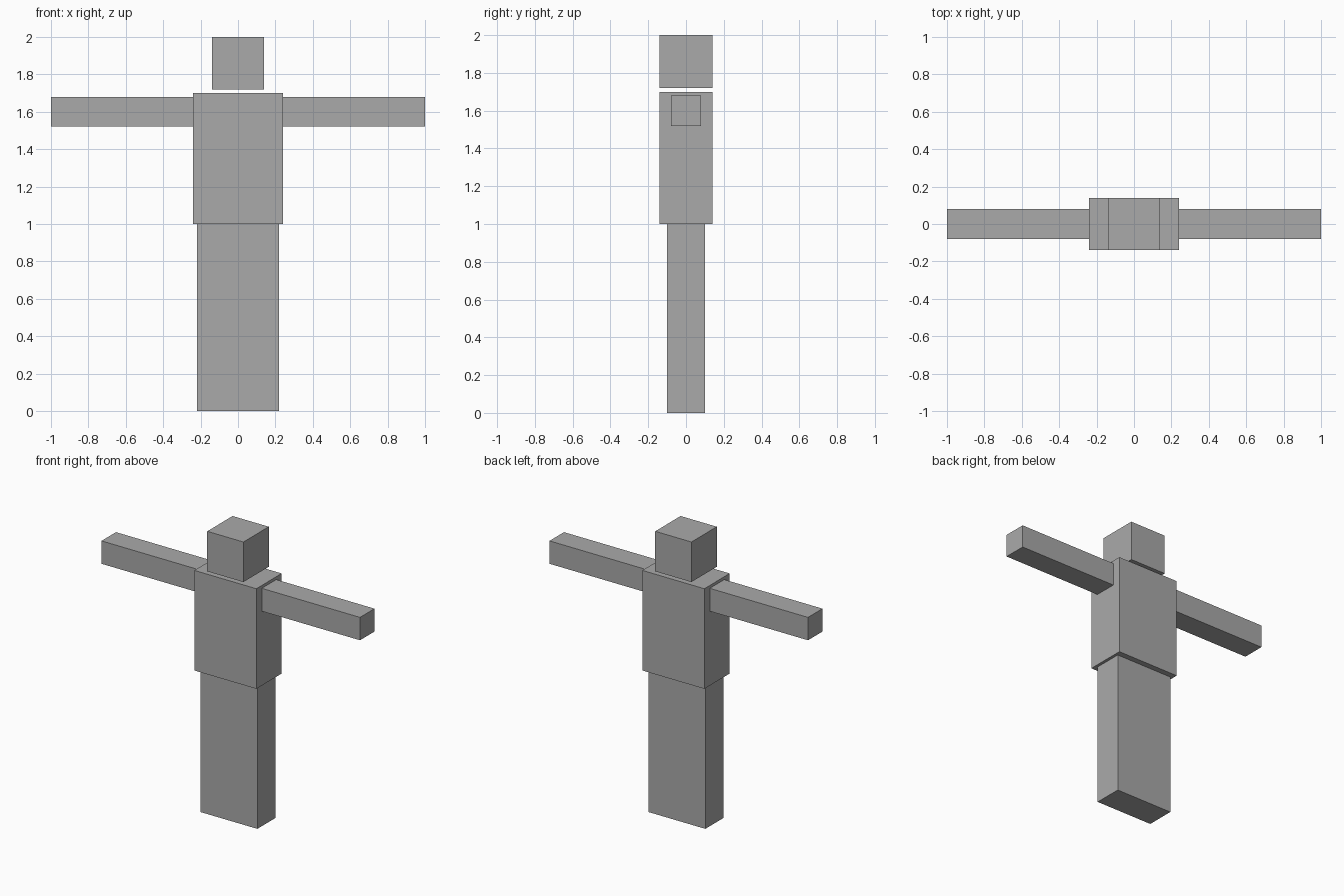
import bpy

cube = bpy.data.objects.get("Cube")
if cube:
    bpy.data.objects.remove(cube, do_unlink=True)

# One plain grey for the whole figure
grey = bpy.data.materials.new("plain_grey")
grey.use_nodes = True
colour = (0.4, 0.4, 0.4, 1)
grey.diffuse_color = colour
grey.node_tree.nodes["Principled BSDF"].inputs["Base Color"].default_value = colour


def block(name, size, centre):
    """Add a flat-sided box with its scale applied."""
    bpy.ops.mesh.primitive_cube_add(size=1, location=centre)
    part = bpy.context.object
    part.name = name
    part.scale = size
    bpy.ops.object.transform_apply(location=False, rotation=False, scale=True)
    part.data.materials.append(grey)
    return part


# Body column, with the head floating just above the torso
block("legs", (0.44, 0.2, 1.0), (0, 0, 0.5))
block("torso", (0.48, 0.28, 0.7), (0, 0, 1.35))
block("head", (0.28, 0.28, 0.28), (0, 0, 1.86))

# Outstretched arms
for side, sign in (("left", 1), ("right", -1)):
    block(side + "_arm", (0.76, 0.16, 0.16), (sign * 0.62, 0, 1.6))
